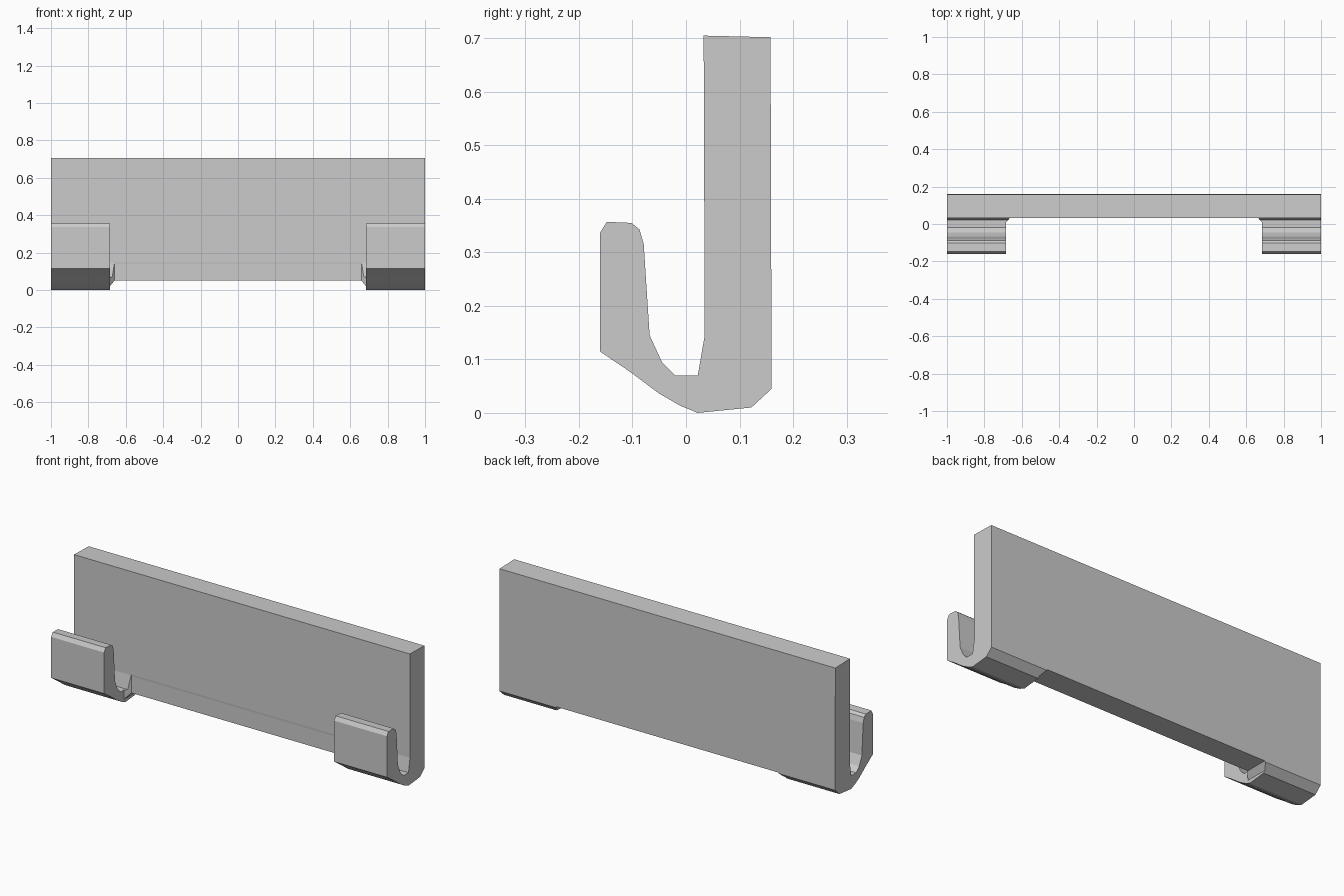
import bpy, bmesh

if "Cube" in bpy.data.objects:
    bpy.data.objects.remove(bpy.data.objects["Cube"])


def loft(name, rings):
    """Skin a list of (x, [(y, z), ...]) rings into a closed solid."""
    bm = bmesh.new()
    loops = [[bm.verts.new((x, y, z)) for y, z in prof] for x, prof in rings]
    n = len(loops[0])
    for a, b in zip(loops, loops[1:]):
        for i in range(n):
            j = (i + 1) % n
            bm.faces.new((a[i], a[j], b[j], b[i]))
    bm.faces.new(loops[0])
    bm.faces.new(loops[-1])
    bmesh.ops.recalc_face_normals(bm, faces=bm.faces)
    me = bpy.data.meshes.new(name)
    bm.to_mesh(me)
    bm.free()
    ob = bpy.data.objects.new(name, me)
    bpy.context.collection.objects.link(ob)
    return ob


# J-shaped side profile: back plate, curved floor, upturned lip
j_profile = [
    (0.033, 0.705), (0.158, 0.702), (0.16, 0.045), (0.122, 0.01),
    (0.022, 0.0), (-0.01, 0.013), (-0.05, 0.036), (-0.105, 0.077),
    (-0.161, 0.115), (-0.161, 0.336), (-0.148, 0.357), (-0.102, 0.355),
    (-0.087, 0.343), (-0.079, 0.315), (-0.068, 0.145), (-0.045, 0.095),
    (-0.02, 0.07), (0.022, 0.07), (0.035, 0.145),
]
plate = loft("hooked_back_plate", [(-1, j_profile), (1, j_profile)])

# Middle gap between the two hooks, with flared ends where they meet the plate
gap_wide = [(0.3, -0.1), (0.3, 0.05), (0.036, 0.05), (0.036, 0.14),
            (0.0, 0.5), (-0.3, 0.5), (-0.3, -0.1)]
gap_end = [(0.3, -0.1), (0.3, 0.02), (0.008, 0.02), (0.008, 0.14),
           (-0.02, 0.5), (-0.3, 0.5), (-0.3, -0.1)]
cutter = loft("gap_cutter", [(-0.685, gap_end), (-0.66, gap_wide),
                             (0.66, gap_wide), (0.685, gap_end)])
cutter.hide_render = True

cut = plate.modifiers.new("gap", 'BOOLEAN')
cut.operation = 'DIFFERENCE'
cut.solver = 'EXACT'
cut.object = cutter
bpy.context.view_layer.objects.active = plate
plate.select_set(True)
bpy.ops.object.modifier_apply(modifier=cut.name)
bpy.data.objects.remove(cutter)
